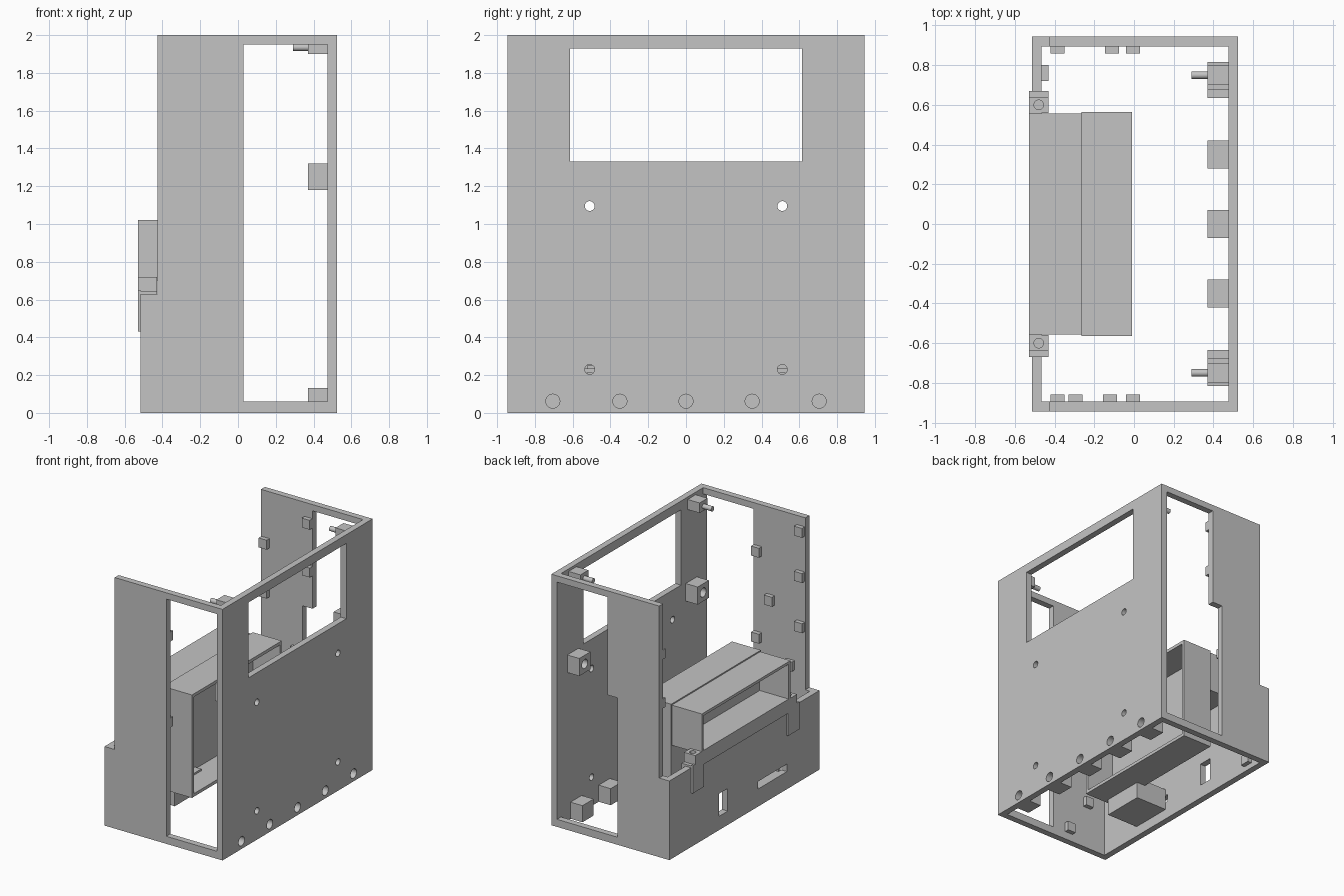
import bpy
from math import radians

cube = bpy.data.objects.get("Cube")
if cube:
    bpy.data.objects.remove(cube)

grey = bpy.data.materials.new("plain_grey")
grey.use_nodes = True
COLOUR = (0.55, 0.55, 0.55, 1)
grey.diffuse_color = COLOUR
grey.node_tree.nodes["Principled BSDF"].inputs["Base Color"].default_value = COLOUR


def box(name, x, y, z):
    """Box from three (low, high) ranges."""
    bpy.ops.mesh.primitive_cube_add(size=1, location=[sum(r) / 2 for r in (x, y, z)])
    ob = bpy.context.object
    ob.name = name
    ob.scale = [r[1] - r[0] for r in (x, y, z)]
    bpy.ops.object.transform_apply(location=True, rotation=False, scale=True)
    ob.data.materials.append(grey)
    return ob


def rod(name, axis, centre, radius, length):
    """Smooth cylinder along x or z."""
    turn = (0, radians(90), 0) if axis == "x" else (0, 0, 0)
    bpy.ops.mesh.primitive_cylinder_add(vertices=32, radius=radius, depth=length,
                                        location=centre, rotation=turn)
    ob = bpy.context.object
    ob.name = name
    bpy.ops.object.transform_apply(location=True, rotation=True, scale=True)
    ob.data.materials.append(grey)
    bpy.ops.object.shade_smooth_by_angle()
    return ob


def combine(ob, others, how="DIFFERENCE"):
    """Cut or weld the other objects, one at a time."""
    for other in others:
        mod = ob.modifiers.new("boolean", "BOOLEAN")
        mod.operation, mod.solver, mod.object = how, "EXACT", other
        bpy.ops.object.select_all(action="DESELECT")
        bpy.context.view_layer.objects.active = ob
        ob.select_set(True)
        bpy.ops.object.modifier_apply(modifier=mod.name)
        bpy.data.objects.remove(other)
    return ob


def block(name, x, y, z, size):
    """Box from its centre and size."""
    return box(name, *[(c - s / 2, c + s / 2) for c, s in zip((x, y, z), size)])


# Main plate with window, screw holes and a row of round sockets
plate = box("main_plate", (0.475, 0.525), (-0.945, 0.945), (0, 2))
cuts = [box("window_cut", (0.4, 0.6), (-0.615, 0.615), (1.33, 1.93))]
for y in (-0.51, 0.51):
    for z in (0.23, 1.095):
        cuts.append(rod("hole_cut", "x", (0.5, y, z), 0.026, 0.2))
SOCKETS = (-0.705, -0.35, 0, 0.35, 0.705)
for y in SOCKETS:
    cuts.append(rod("socket_cut", "x", (0.5, y, 0.062), 0.037, 0.2))
combine(plate, cuts)

for y in SOCKETS:
    boss = box("socket_boss", (0.37, 0.475), (y - 0.07, y + 0.07), (0, 0.132))
    combine(boss, [rod("socket_cut", "x", (0.46, y, 0.062), 0.037, 0.12)])

# Upper bosses and the pinned brackets, one pair per side
for side in (-1, 1):
    boss = block("screw_boss", 0.4225, side * 0.745, 1.25, (0.105, 0.14, 0.14))
    combine(boss, [rod("screw_cut", "x", (0.38, side * 0.745, 1.25), 0.036, 0.12)])
    block("pin_bracket", 0.4225, side * 0.75, 1.94, (0.105, 0.1, 0.08))
    rod("pin", "x", (0.335, side * 0.75, 1.935), 0.019, 0.09)

# Front and back walls, wider at the foot, with tall openings
for name, low, high in (("front_wall", -0.945, -0.895), ("back_wall", 0.895, 0.945)):
    wall = box(name, (-0.425, 0.475), (low, high), (0, 2))
    foot = box("foot", (-0.515, -0.3), (low, high), (0, 0.63))
    combine(wall, [foot], "UNION")
    cuts = [box("opening_cut", (0.03, 0.6), (low - 0.1, high + 0.1), (0.06, 1.95))]
    if name == "back_wall":
        cuts.append(box("wide_cut", (-0.06, 0.2), (low - 0.1, high + 0.1), (0.06, 1.17)))
    combine(wall, cuts)
    # Lintel and sill ends stay joined to the plate

# Low side wall with a vertical slot and a connector slot
low_wall = box("low_wall", (-0.515, -0.465), (-0.895, 0.895), (0, 0.63))
combine(low_wall, [
    box("slot_cut", (-0.6, -0.4), (0.21, 0.32), (0.11, 0.29)),
    box("connector_cut", (-0.6, -0.4), (-0.535, -0.17), (0.14, 0.2)),
])
housing = box("connector_housing", (-0.465, -0.19), (-0.525, -0.19), (0.08, 0.25))
combine(housing, [box("housing_cut", (-0.5, -0.22), (-0.5, -0.215), (0.14, 0.2))])

# Raised band with legs, and the screw tabs at both ends
box("band", (-0.53, -0.465), (-0.56, 0.56), (0.61, 0.72))
for side in (-1, 1):
    def span(a, b):
        return tuple(sorted((side * a, side * b)))
    box("band_leg", (-0.53, -0.515), span(0.53, 0.67), (0.43, 0.65))
    tab = box("screw_tab", (-0.53, -0.43), span(0.56, 0.64), (0.6, 0.72))
    combine(tab, [rod("tab_cut", "z", (-0.48, side * 0.6, 0.72), 0.024, 0.16)])
    box("tab_step", (-0.53, -0.43), span(0.64, 0.67), (0.6, 0.645))

# Two hollow trays back to back: a deep inner one and a shallow outer one
inner = box("inner_tray", (-0.265, -0.01), (-0.565, 0.565), (0.21, 1.03))
combine(inner, [box("inner_cut", (-0.245, 0.1), (-0.54, 0.54), (0.235, 1.005))])
outer = box("outer_tray", (-0.53, -0.265), (-0.557, 0.557), (0.7, 1.02))
combine(outer, [box("outer_cut", (-0.7, -0.275), (-0.535, 0.535), (0.722, 0.998))])

# Small locating blocks on the walls
FRONT = [(-0.385, 1.89), (-0.385, 1.53), (-0.385, 1.13), (-0.005, 1.63), (-0.005, 0.945),
         (-0.12, 1.27), (-0.295, 0.8), (-0.295, 0.38), (-0.12, 0.1)]
BACK = [(-0.385, 1.59), (-0.385, 1.2), (-0.005, 1.85), (-0.005, 1.47), (-0.11, 0.8)]
for y, places in ((-0.8775, FRONT), (0.8775, BACK)):
    for x, z in places:
        block("locating_block", x, y, z, (0.07, 0.035, 0.075))
block("side_locating_block", -0.4475, 0.76, 0.08, (0.035, 0.08, 0.075))
